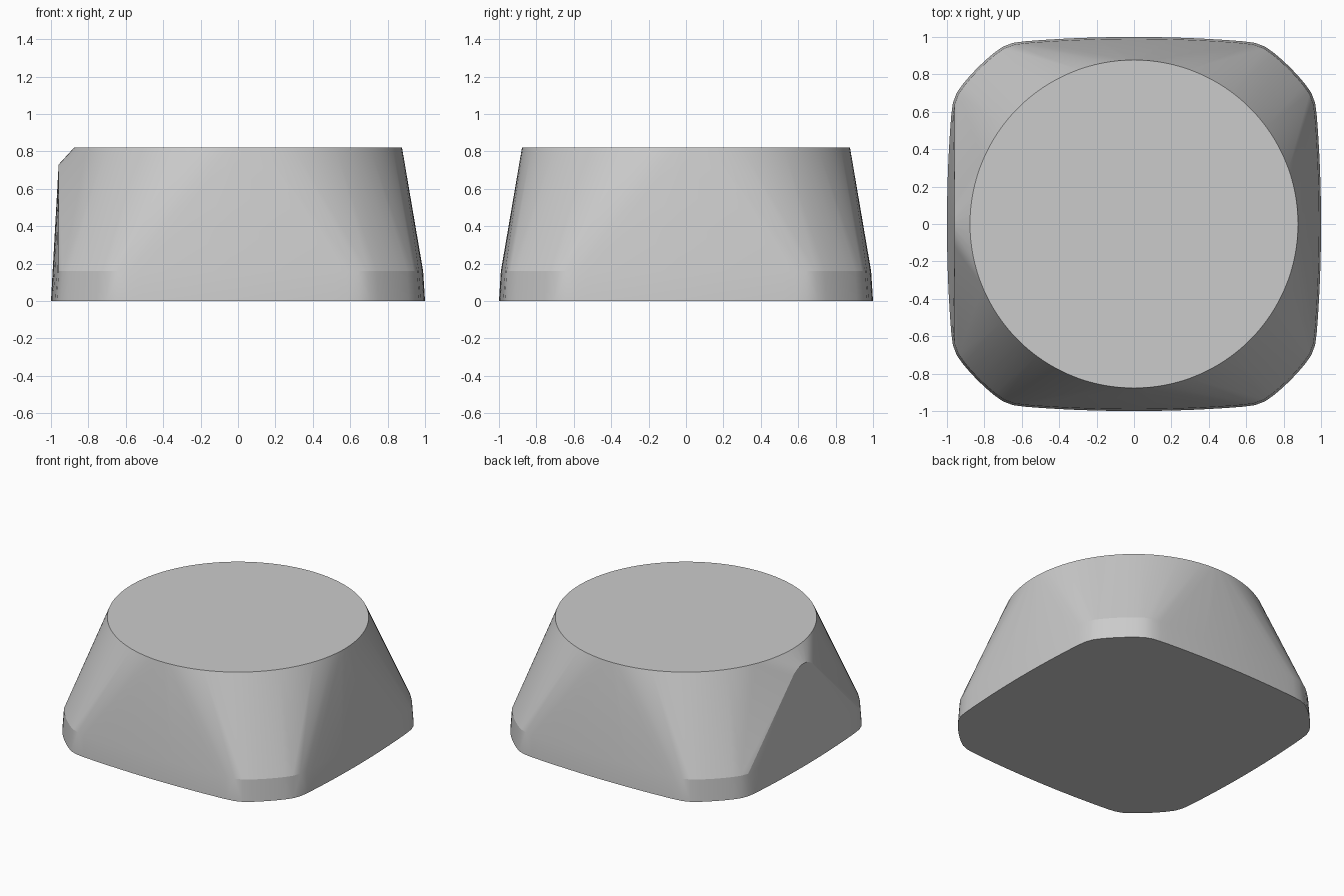
import bpy, bmesh
from math import sin, cos, tan, pi, radians

old = bpy.data.objects.get("Cube")
if old:
    bpy.data.objects.remove(old, do_unlink=True)

STEPS = 128
HEIGHT = 0.82
BAND = 0.16


def outline_radius(a):
    """Bowed square softly trimmed by a circle at the corners."""
    d = (a + pi / 4) % (pi / 2) - pi / 4
    x = 1.0
    for _ in range(5):
        x = 1 - 0.067 * (x * tan(d)) ** 2
    side, corner = x / cos(d), 1.182
    return (side ** -90 + corner ** -90) ** (-1 / 90)


def ring(bm, z, radius):
    for i in range(STEPS):
        a = 2 * pi * i / STEPS
        r = radius(a)
        bm.verts.new((r * cos(a), r * sin(a), z))


# Body: straight-sided foot band blending up to a round top
bm = bmesh.new()
ring(bm, 0.0, outline_radius)
ring(bm, BAND, lambda a: 0.99 * outline_radius(a))
ring(bm, HEIGHT, lambda a: 0.877)

# Upright panel with a rounded tip on the right-hand side
for i in range(13):
    a = radians(45 + 90 * i / 12)
    bm.verts.new((-0.959, 0.17 * cos(a), 0.56 + 0.17 * sin(a)))

hull = bmesh.ops.convex_hull(bm, input=bm.verts)
inside = {g for g in hull["geom_interior"] + hull["geom_unused"]
          if isinstance(g, bmesh.types.BMVert)}
bmesh.ops.delete(bm, geom=list(inside), context="VERTS")
bmesh.ops.dissolve_limit(bm, angle_limit=radians(0.2), verts=bm.verts, edges=bm.edges)
bmesh.ops.recalc_face_normals(bm, faces=bm.faces)

mesh = bpy.data.meshes.new("tapered_body")
bm.to_mesh(mesh)
bm.free()
body = bpy.data.objects.new("tapered_body", mesh)
bpy.context.collection.objects.link(body)

# Plain grey finish
grey = bpy.data.materials.new("plain_grey")
grey.use_nodes = True
colour = (0.6, 0.6, 0.6, 1)
grey.diffuse_color = colour
grey.node_tree.nodes["Principled BSDF"].inputs["Base Color"].default_value = colour
mesh.materials.append(grey)

bpy.context.view_layer.objects.active = body
body.select_set(True)
bpy.ops.object.shade_smooth_by_angle(angle=radians(15))
